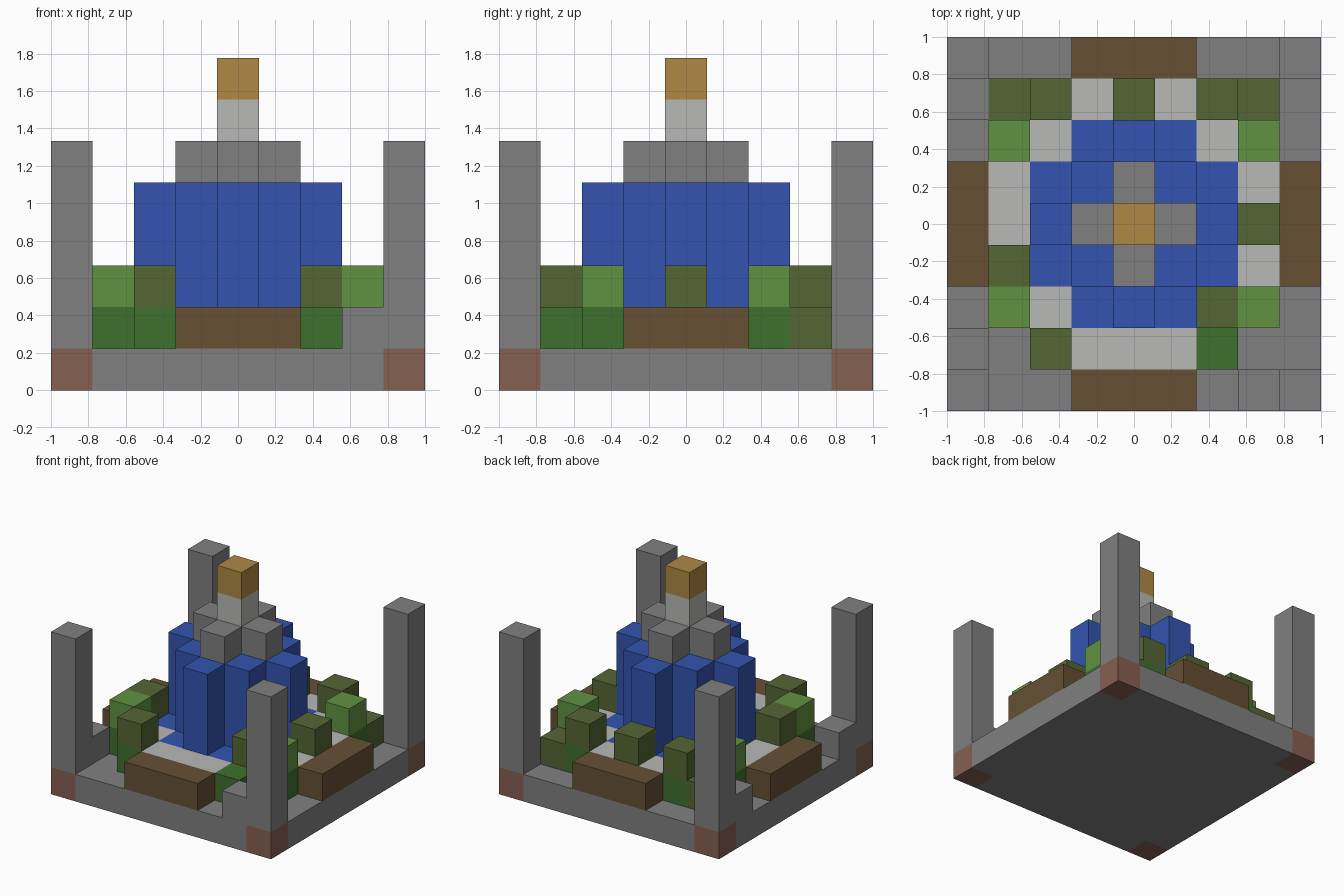
import bpy, bmesh

if "Cube" in bpy.data.objects:
    bpy.data.objects.remove(bpy.data.objects["Cube"])

U = 2 / 9          # edge of one block
MID = range(-2, 3)


def material(name, rgb):
    lin = [((c / 255 + 0.055) / 1.055) ** 2.4 for c in rgb]
    m = bpy.data.materials.new(name)
    m.use_nodes = True
    m.diffuse_color = (*lin, 1)
    m.node_tree.nodes["Principled BSDF"].inputs["Base Color"].default_value = (*lin, 1)
    return m


stone = material("grey stone", (128, 128, 128))
pale = material("pale stone", (184, 184, 182))
water = material("blue water", (51, 84, 176))
gold = material("gold", (175, 137, 69))
wood = material("brown wood", (102, 80, 52))
clay = material("red clay", (134, 96, 82))
olive = material("olive leaf", (85, 102, 53))
light = material("light leaf", (96, 146, 66))
dark = material("dark leaf", (63, 112, 47))


def blocks(name, mat, cells, low, high, size=(1, 1)):
    """One object of equal boxes, centred on grid cells, between two levels."""
    bm = bmesh.new()
    for x, y in cells:
        box = bmesh.ops.create_cube(bm, size=U)["verts"]
        bmesh.ops.scale(bm, vec=(*size, high - low), verts=box)
        bmesh.ops.translate(bm, vec=(x * U, y * U, (low + high) / 2 * U), verts=box)
    mesh = bpy.data.meshes.new(name)
    bm.to_mesh(mesh)
    bm.free()
    mesh.materials.append(mat)
    ob = bpy.data.objects.new(name, mesh)
    bpy.context.collection.objects.link(ob)
    return ob


# Base slab with clay corners
corners = [(x, y) for x in (-4, 4) for y in (-4, 4)]
blocks("base_slab", stone, [(0, 0)], 0, 1, (7, 9))
blocks("base_sides", stone, [(-4, 0), (4, 0)], 0, 1, (1, 7))
blocks("corner_feet", clay, corners, 0, 1)

# Corner pillars and the steps beside them
blocks("corner_pillars", stone, corners, 1, 6)
blocks("pillar_steps", stone, [(-4, -3), (-4, 3), (3, -4)], 1, 2)

# Wooden benches on each side
blocks("front_back_benches", wood, [(0, -4), (0, 4)], 1, 2, (3, 1))
blocks("side_benches", wood, [(-4, 0), (4, 0)], 1, 2, (1, 3))

# Planting around the pool
olive_tops = [(-2, -3), (2, -2), (-3, -1), (3, 0), (-2, 3), (0, 3), (2, 3)]
light_tops = [(x, y) for x in (-3, 3) for y in (-2, 2)]
low_olive = [(-3, 3), (3, 3)]
blocks("hedge_bottoms", dark, olive_tops + light_tops + [(2, -3)], 1, 2)
blocks("low_bushes", olive, low_olive, 1, 2)
blocks("olive_bushes", olive, olive_tops, 2, 3)
blocks("light_bushes", light, light_tops, 2, 3)

# Pool and the pale paving filling what is left of the court
pool = [(x, y) for x in MID for y in MID if abs(x) + abs(y) < 4]
taken = set(pool + olive_tops + light_tops + low_olive
            + [(2, -3), (-3, -3), (3, -3)])
court = [(x, y) for x in range(-3, 4) for y in range(-3, 4)]
blocks("pool", water, pool, 1, 2)
blocks("paving", pale, [c for c in court if c not in taken], 1, 2)

# Fountain: water columns, stone crown, spire and finial
blocks("water_columns", water, [c for c in pool if abs(c[0]) + abs(c[1]) < 3], 2, 5)
blocks("crown", stone, [c for c in pool if abs(c[0]) + abs(c[1]) < 2], 5, 6)
blocks("spire", pale, [(0, 0)], 6, 7)
blocks("finial", gold, [(0, 0)], 7, 8)
